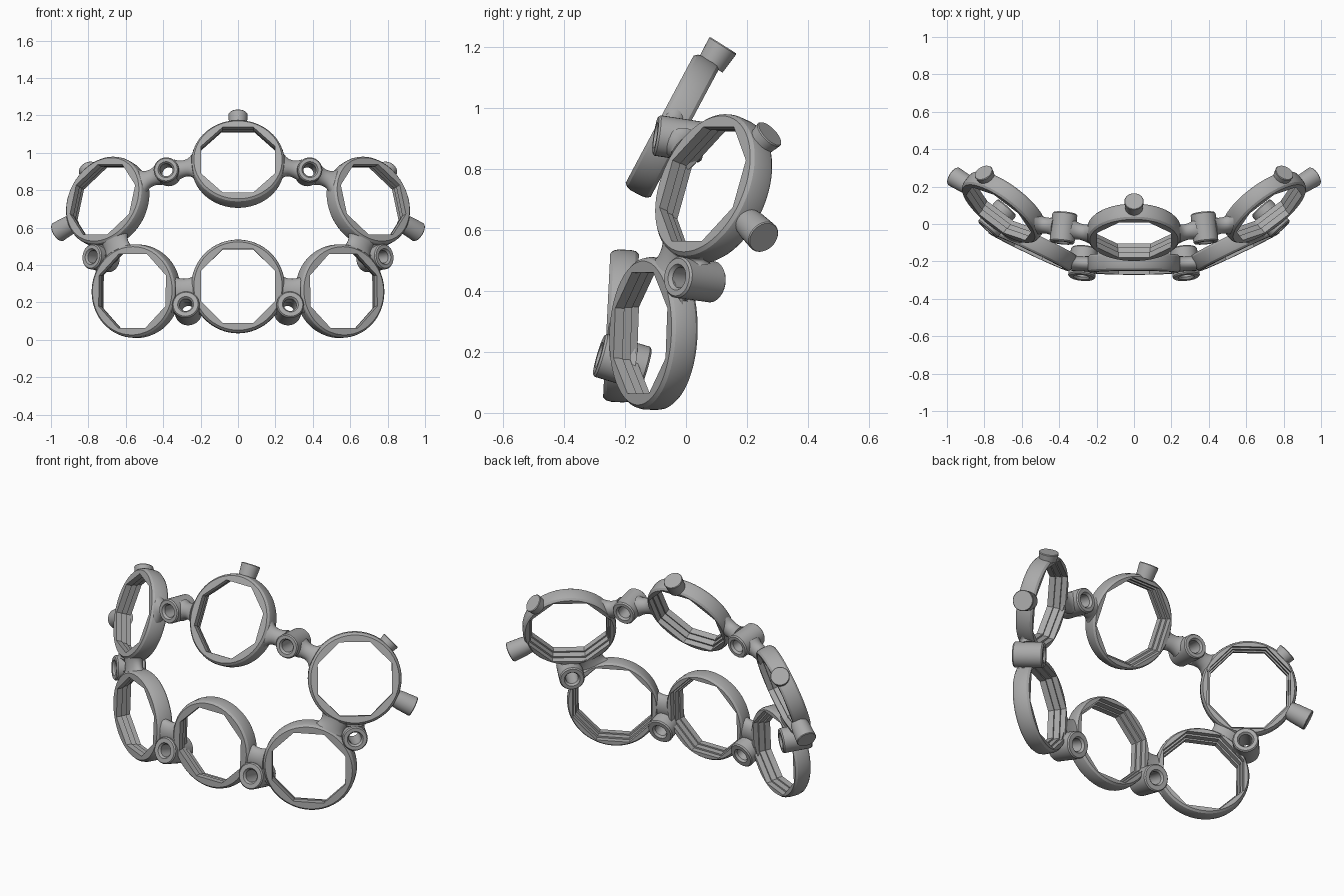
import bpy, bmesh, math
from mathutils import Vector

old = bpy.data.objects.get("Cube")
if old:
    bpy.data.objects.remove(old, do_unlink=True)

grey = bpy.data.materials.new("warm grey plastic")
grey.use_nodes = True
colour = (0.4, 0.4, 0.4, 1)
grey.diffuse_color = colour
grey.node_tree.nodes["Principled BSDF"].inputs["Base Color"].default_value = colour

SIDES = 64
OUTER = 0.25
HALF = 0.047


def loft(name, loops, closed):
    """Skin a list of point loops; closed joins last to first, otherwise the ends are capped."""
    bm = bmesh.new()
    rows = [[bm.verts.new(p) for p in loop] for loop in loops]
    pairs = list(zip(rows, rows[1:] + rows[:1]))
    for a, b in pairs if closed else pairs[:-1]:
        for i in range(len(a)):
            j = (i + 1) % len(a)
            bm.faces.new((a[i], a[j], b[j], b[i]))
    if not closed:
        bm.faces.new(rows[0])
        bm.faces.new(rows[-1])
    bmesh.ops.recalc_face_normals(bm, faces=bm.faces)
    mesh = bpy.data.meshes.new(name)
    bm.to_mesh(mesh)
    bm.free()
    mesh.materials.append(grey)
    for p in mesh.polygons:
        p.use_smooth = True
    mesh.set_sharp_from_angle(angle=math.radians(28))
    obj = bpy.data.objects.new(name, mesh)
    bpy.context.collection.objects.link(obj)
    return obj


def frame(n, ref=Vector((0, 0, 1))):
    n = n.normalized()
    x = ref.cross(n).normalized()
    return x, n.cross(x), n


def circle(c, x, y, rx, ry, n=32):
    return [c + x * rx * math.cos(t) + y * ry * math.sin(t)
            for t in (2 * math.pi * i / n for i in range(n))]


def octagon(c, x, y, apothem):
    pts = []
    for i in range(SIDES):
        t = 2 * math.pi * i / SIDES
        off = (t + math.pi / 8) % (math.pi / 4) - math.pi / 8
        r = apothem / math.cos(off)
        pts.append(c + x * r * math.cos(t) + y * r * math.sin(t))
    return pts


def ring(name, c, n):
    """Round band with a stepped eight-sided opening."""
    x, y, n = frame(n)
    outside = [(0.236, HALF), (0.246, 0.036), (OUTER, 0.02),
               (OUTER, -0.02), (0.247, -0.036), (0.238, -HALF)]
    inside = [(0.215, -HALF), (0.215, -0.018), (0.206, -0.018),
              (0.206, 0.014), (0.198, 0.014), (0.198, HALF)]
    loops = [circle(c + n * h, x, y, r, r, SIDES) for r, h in outside]
    loops += [octagon(c + n * h, x, y, a) for a, h in inside]
    loft(name, loops, True)
    return c, n


def boss(name, front, axis, r=0.07, length=0.16):
    """Screw tube with a through hole and a bevelled mouth."""
    x, y, a = frame(axis)
    prof = [(0.034, -0.012), (0.043, 0), (r - 0.006, 0), (r, -0.007),
            (r, 0.007 - length), (r - 0.006, -length), (0.043, -length), (0.034, 0.012 - length)]
    loft(name, [circle(front + a * h, x, y, q, q) for q, h in prof], True)
    return front - a * length / 2


def rim_point(rg, target, r=0.236):
    c, n = rg
    d = target - c
    return c + (d - n * d.dot(n)).normalized() * r


def strut(name, p, q, n, ends, waist):
    """Flared neck; each size is (width in the ring plane, thickness along n)."""
    d = (q - p).normalized()
    x, y, d = frame(d, n)
    loops = []
    for i in range(9):
        t = i / 8
        end = ends[0] if t < 0.5 else ends[1]
        k = abs(2 * t - 1) ** 2.2
        w, h = (waist[j] + (end[j] - waist[j]) * k for j in (0, 1))
        loops.append(circle(p.lerp(q, t), x, y, w, h, 24))
    loft(name, loops, False)


def neck(name, rg, mid, width=0.075, waist=0.045):
    p = rim_point(rg, mid)
    q = mid + (p - mid).normalized() * 0.05
    strut(name, p, q, rg[1], ((width, 0.044), (0.058, 0.055)), (waist, 0.042))


def web(name, a, b, toward, width):
    p, q = rim_point(a, toward), rim_point(b, toward)
    strut(name, p, q, a[1] + b[1], ((width, 0.042), (width, 0.042)), (width * 0.85, 0.04))


def peg(name, rg, end, r=0.052):
    c, n = rg
    d = (end - c).normalized()
    x, y, d = frame(d, n)
    start = c + d * 0.236
    prof = [(start, 0.046), (start.lerp(end, 0.3), r - 0.004), (end - d * 0.004, r), (end, r - 0.003)]
    loft(name, [circle(p, x, y, q, q) for p, q in prof], False)


# Middle rings
lower = ring("lower_middle_ring", Vector((0, -0.213, 0.285)), Vector((0, -1, 0.05)))
upper = ring("upper_middle_ring", Vector((0, -0.045, 0.94)), Vector((0, -0.88, 0.47)))
peg("upper_middle_peg", upper, Vector((0, 0.122, 1.205)))

# Everything that repeats on both sides
for side, s in (("left", 1), ("right", -1)):
    def V(x, y, z):
        return Vector((x * s, y, z))

    low = ring(side + "_lower_ring", V(0.545, -0.107, 0.26), V(0.43, -0.9, 0.04))
    high = ring(side + "_upper_ring", V(0.697, 0.09, 0.735), V(0.57, -0.75, 0.33))

    # Pegs on the outer ring
    peg(side + "_outer_peg", high, V(0.965, 0.255, 0.575), 0.055)
    peg(side + "_top_peg", high, V(0.805, 0.275, 0.915))

    # Screw bosses
    a = boss(side + "_lower_boss", V(0.28, -0.285, 0.19), V(0.1, -0.95, 0.28), 0.073)
    b = boss(side + "_upper_boss", V(0.385, -0.1, 0.91), V(0.1, -0.98, 0.15), 0.067)
    c = boss(side + "_side_boss", V(0.785, -0.03, 0.445), V(0.66, -0.74, 0.1), 0.068)

    # Necks from bosses to rings
    neck(side + "_lower_inner_neck", lower, a)
    neck(side + "_lower_outer_neck", low, a)
    neck(side + "_upper_inner_neck", upper, b)
    neck(side + "_upper_outer_neck", high, b)
    neck(side + "_side_upper_neck", high, c, 0.07, 0.055)
    neck(side + "_side_lower_neck", low, c, 0.07, 0.055)

    # Webs where neighbouring rings nearly touch
    web(side + "_lower_web", lower, low, V(0.28, -0.2, 0.26), 0.075)
    web(side + "_side_web", low, high, V(0.65, -0.04, 0.5), 0.085)
